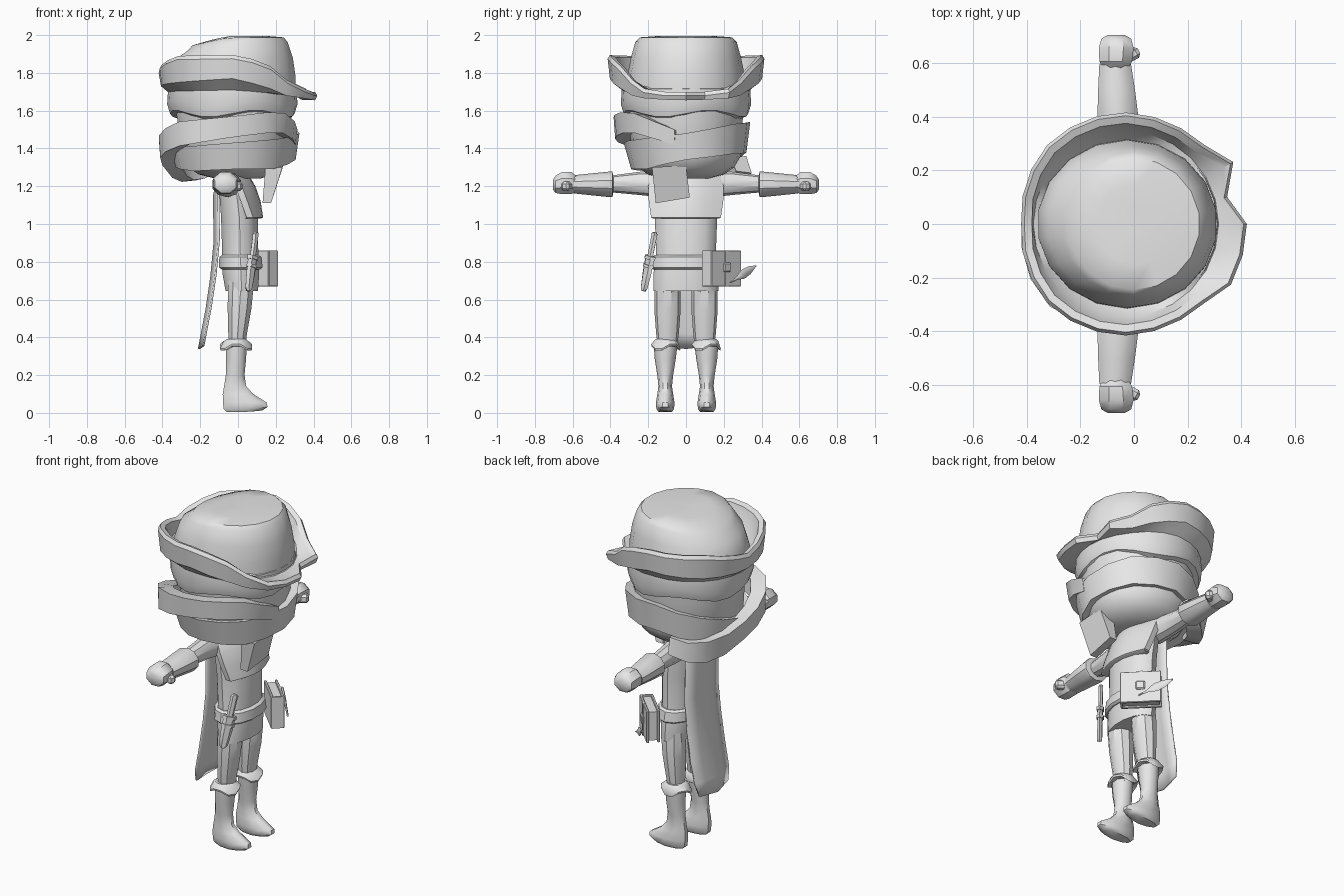
import bpy, bmesh, math
from mathutils import Vector, Matrix

if "Cube" in bpy.data.objects:
    bpy.data.objects.remove(bpy.data.objects["Cube"])

grey = bpy.data.materials.new("plain grey")
grey.diffuse_color = (0.8, 0.8, 0.8, 1)
grey.use_nodes = True
grey.node_tree.nodes["Principled BSDF"].inputs["Base Color"].default_value = grey.diffuse_color


def finish(name, bm, angle=35):
    bmesh.ops.recalc_face_normals(bm, faces=bm.faces)
    me = bpy.data.meshes.new(name)
    bm.to_mesh(me)
    bm.free()
    me.materials.append(grey)
    ob = bpy.data.objects.new(name, me)
    bpy.context.collection.objects.link(ob)
    bpy.ops.object.select_all(action='DESELECT')
    ob.select_set(True)
    bpy.context.view_layer.objects.active = ob
    bpy.ops.object.shade_smooth_by_angle(angle=math.radians(angle))
    return ob


def loft(name, rings, loop=False, caps=True, angle=35):
    """Skin closed rings of points; loop joins the last ring to the first."""
    bm = bmesh.new()
    vs = [[bm.verts.new(p) for p in r] for r in rings]
    n = len(rings[0])
    pairs = list(zip(vs, vs[1:])) + ([(vs[-1], vs[0])] if loop else [])
    for a, b in pairs:
        for i in range(n):
            j = (i + 1) % n
            bm.faces.new((a[i], a[j], b[j], b[i]))
    if caps and not loop:
        bm.faces.new(vs[0])
        bm.faces.new(vs[-1])
    return finish(name, bm, angle)


def oval(c, ru, rv, n=12, axis='z'):
    """Ellipse of points around c; ru is the x radius."""
    out = []
    for i in range(n):
        t = 2 * math.pi * (i + 0.5) / n
        u, v = ru * math.cos(t), rv * math.sin(t)
        out.append(Vector(c) + (Vector((u, v, 0)) if axis == 'z' else Vector((u, 0, v))))
    return out


def stack(name, rows, n=12, y=0, angle=35):
    """Vertical body from rows of (z, x centre, x radius, y radius)."""
    return loft(name, [oval((cx, y, z), rx, ry, n) for z, cx, rx, ry in rows], angle=angle)


def lerp(keys, t):
    for a, b in zip(keys, keys[1:]):
        if a[0] <= t <= b[0]:
            f = (t - a[0]) / (b[0] - a[0])
            return [p + (q - p) * f for p, q in zip(a[1:], b[1:])]
    return list(keys[-1][1:])


def polar(deg, r, z, cx=-0.03):
    t = math.radians(deg)
    return (cx + r * math.cos(t), r * math.sin(t), z)


def box(name, c, size, rot=None, bevel=0.0):
    bm = bmesh.new()
    m = Matrix.Translation(c) @ (rot or Matrix()) @ Matrix.Diagonal((*size, 1))
    bmesh.ops.create_cube(bm, size=1, matrix=m)
    if bevel:
        bmesh.ops.bevel(bm, geom=bm.edges[:], offset=bevel, segments=1, affect='EDGES')
    return finish(name, bm)


def blade(name, a, b, rows, flat, normal):
    """Flat tapered bar from a to b facing normal; rows are (fraction, half width)."""
    a, d = Vector(a), Vector(b) - Vector(a)
    w = d.cross(Vector(normal)).normalized()
    n = w.cross(d).normalized()
    loft(name, [[a + d * f + n * p.x + w * p.y for p in oval((0, 0, 0), flat, hw, 6)] for f, hw in rows])


# hat crown, its domed lid dropping slightly towards the back
rings = [oval((-0.025, 0, 1.68), 0.335, 0.32, 18), oval((-0.025, 0, 1.78), 0.335, 0.312, 18),
         oval((-0.015, 0, 1.88), 0.31, 0.292, 18), oval((-0.002, 0, 1.965), 0.268, 0.268, 18),
         oval((0, 0, 1.988), 0.245, 0.245, 18), oval((0.01, 0, 1.995), 0.15, 0.15, 18),
         oval((0.015, 0, 1.995), 0.05, 0.05, 18)]
for r in rings[3:]:
    for p in r:
        p.z -= max(0, -p.x - 0.05) * 0.22
loft("hat_crown", rings, angle=40)

# upturned hat brim with a small nick at the front
brim = [(0, .45, 1.70, 1.655), (25, .45, 1.70, 1.66), (45, .415, 1.765, 1.68), (65, .41, 1.86, 1.73),
        (90, .415, 1.895, 1.77), (135, .415, 1.89, 1.75), (180, .39, 1.82, 1.73)]
rings = []
for d in range(-180, 180, 15):
    r, zt, zb = lerp(brim, abs(d))
    r += {15: -.06, 30: .02, -30: .01}.get(d, 0)
    rings.append([polar(d, .31, 1.68), polar(d, .345, 1.69 + (zb - 1.69) * .3), polar(d, r - .012, zb),
                  polar(d, r, zt - .02), polar(d, r - .012, zt), polar(d, r - .04, zt - .01),
                  polar(d, .345, (zt + 1.70) / 2 - .01), polar(d, .30, 1.74)])
loft("hat_brim", rings, loop=True)

# masked head
stack("head", [(1.24, .0, .12, .12), (1.262, -.01, .20, .20), (1.30, -.015, .255, .255),
               (1.36, -.02, .295, .29), (1.55, -.02, .305, .30), (1.63, -.02, .32, .315),
               (1.72, -.02, .32, .32)], 18)

# wavy hair roll under the hat
rings = []
for d in range(-180, 180, 15):
    w = 0.018 * math.sin(math.radians(d * 4))
    rings.append([polar(d, .30, 1.73), polar(d, .34, 1.715), polar(d, .345, 1.635 + w),
                  polar(d, .33, 1.585 + w), polar(d, .29, 1.57 + w)])
loft("hair", rings, loop=True)


def band(name, keys, step, thick, loop=False):
    """Scarf strip from keys (angle, top radius, top z, bottom radius, bottom z)."""
    rings, d = [], keys[0][0]
    while d < keys[-1][0] + (0 if loop else 1):
        rt, zt, rb, zb = lerp(keys, d)
        rings.append([polar(d, rt, zt), polar(d, rb, zb), polar(d, rb - thick, zb + .01),
                      polar(d, rt - thick, zt - .01)])
        d += step
    return loft(name, rings, loop=loop, angle=30)


# scarf wound round the jaw, plus a loose turn sagging at the back
band("scarf_wrap", [(-180, .33, 1.42, .30, 1.30), (-135, .33, 1.41, .29, 1.28), (-90, .33, 1.43, .29, 1.29),
                    (-45, .34, 1.45, .30, 1.29), (0, .355, 1.48, .335, 1.34), (45, .36, 1.53, .34, 1.37),
                    (90, .34, 1.54, .32, 1.38), (135, .33, 1.48, .31, 1.33), (180, .33, 1.42, .30, 1.30)],
     22.5, .06, True)
band("scarf_loop", [(-255, .33, 1.36, .36, 1.27), (-230, .37, 1.34, .355, 1.215), (-205, .385, 1.38, .34, 1.235),
                    (-180, .39, 1.44, .38, 1.33), (-135, .42, 1.54, .42, 1.41), (-90, .38, 1.57, .37, 1.46),
                    (-50, .40, 1.60, .385, 1.49), (-10, .35, 1.50, .34, 1.42)], 17.5, .085)

# scarf end hanging on the chest
tail = [Vector(p) for p in ((.235, -.18, 1.30), (.24, .0, 1.31), (.185, .02, 1.14), (.175, -.16, 1.11))]
loft("scarf_tail", [tail, [p + Vector((-.045 if p.z < 1.2 else -.09, 0, .0)) for p in tail]])

# torso and belt
stack("torso", [(.645, .02, .088, .172), (.74, .015, .10, .172), (.84, .012, .098, .158),
                (1.03, .008, .10, .165), (1.18, -.01, .092, .17), (1.24, -.02, .08, .165),
                (1.28, -.02, .06, .10)], 14)
stack("belt", [(.76, .015, .105, .176), (.77, .015, .118, .187), (.825, .013, .115, .178),
               (.835, .013, .10, .165)], 14)

# chest bib wrapped over the front of the torso
rings = []
for z, front, edge, half in ((1.03, .125, .075, .178), (1.035, .133, .08, .185), (1.12, .12, .05, .197),
                             (1.2, .092, .02, .20), (1.255, .06, -.01, .185), (1.28, .04, -.02, .14)):
    us = [i / 4 for i in range(-4, 5)]
    rings.append([(edge + (front - edge) * math.cos(u * math.pi / 2), half * u, z) for u in us]
                 + [(edge - .035, half * .98, z), (edge - .035, -half * .98, z)])
loft("chest_bib", rings)

# cape, curving away from the back
bm = bmesh.new()
rows = [(-.10, 1.26, .13), (-.12, 1.15, .15), (-.118, .9, .155), (-.135, .72, .158), (-.16, .55, .16),
        (-.185, .42, .158), (-.20, .34, .135)]
grid = [[bm.verts.new((x + .012 * (2 * abs(u) - 1), u * w, z + .015 * abs(u))) for u in (-1, -.5, 0, .5, 1)]
        for x, z, w in rows]
for a, b in zip(grid, grid[1:]):
    for i in range(4):
        bm.faces.new((a[i], a[i + 1], b[i + 1], b[i]))
cape = finish("cape", bm, 60)
cape.modifiers.new("thickness", 'SOLIDIFY').thickness = .01

for s, side in ((1, "left"), (-1, "right")):
    # arm, flared glove cuff and fist along y
    def limb(name, rows, n=10):
        loft(side + name, [oval((cx, s * y, z), rx, rz, n, 'y') for y, cx, z, rx, rz in rows])

    limb("_arm", [(.12, -.045, 1.21, .065, .07), (.24, -.06, 1.215, .058, .062), (.41, -.065, 1.212, .048, .043)])
    limb("_glove_cuff", [(.385, -.06, 1.21, .05, .045), (.39, -.06, 1.21, .076, .068), (.40, -.06, 1.21, .08, .068),
                         (.50, -.065, 1.21, .072, .058), (.595, -.07, 1.21, .062, .048)])
    limb("_fist", [(.58, -.068, 1.212, .05, .045), (.605, -.068, 1.217, .066, .062), (.655, -.066, 1.217, .07, .064),
                   (.69, -.066, 1.21, .06, .05), (.703, -.066, 1.208, .035, .03)], 8)
    box(side + "_thumb", (-.008, s * .63, 1.20), (.06, .045, .05), Matrix.Rotation(s * .5, 4, 'Z'), .012)

    # trouser leg, boot and knee frill
    stack(side + "_leg", [(.34, -.005, .045, .050), (.42, -.002, .052, .060), (.55, .008, .066, .070),
                          (.64, .013, .070, .070), (.70, .015, .068, .066)], 10, s * .098)
    rings = [oval((cx, s * y, z), rx, ry, 10) for z, cx, rx, ry, y in (
        (.005, .035, .10, .035, .11), (.02, .04, .122, .047, .11), (.055, .036, .122, .049, .11),
        (.10, .0, .085, .042, .11), (.14, -.015, .062, .036, .11), (.20, -.015, .052, .042, .11),
        (.28, -.01, .055, .055, .11), (.36, -.008, .058, .063, .108))]
    for p in rings[0] + rings[1]:
        p.z += max(0, p.x - .06) * .12
    loft(side + "_boot", rings, angle=45)
    rings = [oval((-.01, s * .107, z), rx, ry, 12) for z, rx, ry in (
        (.39, .052, .056), (.38, .068, .066), (.352, .088, .080), (.342, .085, .078), (.35, .055, .055))]
    for r in rings[2:4]:
        for i, p in enumerate(r):
            p.z += .012 * (-1) ** (i // 2)
    loft(side + "_knee_frill", rings)

# book on the hip, turned half sideways, with strap, clasp and quill
turn = Matrix.Rotation(math.radians(45), 4, 'Z')


def book_part(name, c, size, bevel=0.0):
    box("book_" + name, Vector((.108, .188, .765)) + turn.to_3x3() @ Vector(c), size, turn, bevel)


book_part("pages", (0, 0, 0), (.05, .20, .17))
book_part("back_cover", (-.03, 0, 0), (.014, .222, .19), .003)
book_part("front_cover", (.03, 0, 0), (.014, .222, .19), .003)
book_part("spine", (0, -.106, 0), (.06, .012, .188))
book_part("strap", (.036, .0, 0), (.01, .022, .192))
book_part("clasp", (.042, 0, .005), (.016, .05, .05), .006)
blade("quill", (.165, .235, .69), (.035, .37, .778), [(0, .004), (.25, .008), (.5, .026), (.75, .022), (1, .003)],
      .006, (1, 1, 0))

# sheathed dagger on the other hip, facing outwards
a, b, out = (.055, -.225, .645), (.095, -.165, .955), (1, -1, 0)
blade("dagger_sheath", a, b, [(0, .008), (.06, .025), (.3, .032), (.58, .034), (.6, .025)], .015, out)
blade("dagger_grip", a, b, [(.56, .02), (.9, .02), (.97, .022), (1, .012)], .013, out)
blade("dagger_upper_strap", a, b, [(.54, .04), (.60, .04)], .022, out)
blade("dagger_lower_strap", a, b, [(.40, .038), (.45, .038)], .022, out)
